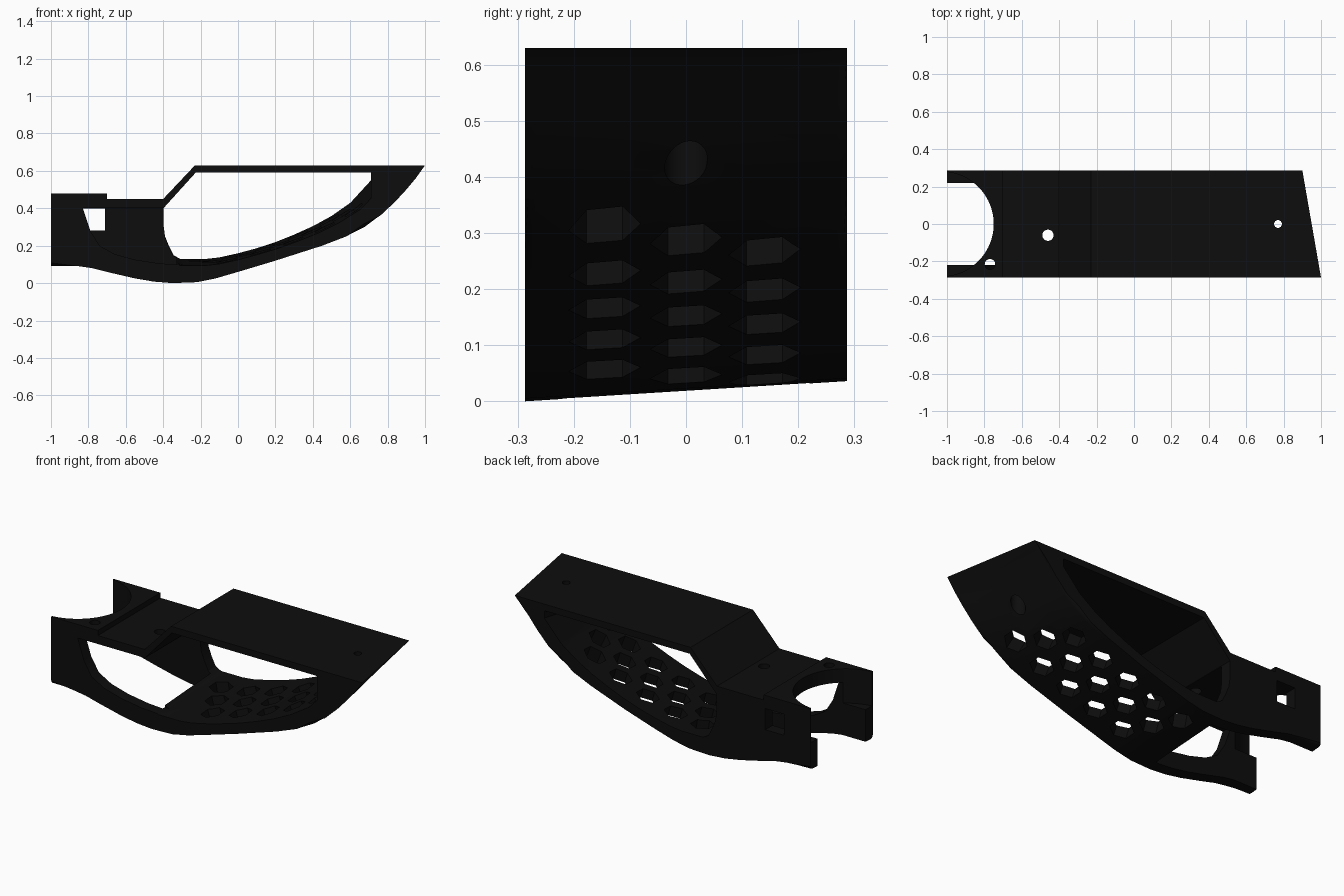
import bpy, bmesh, math
from mathutils import Matrix, Vector

cube = bpy.data.objects.get("Cube")
if cube:
    bpy.data.objects.remove(cube, do_unlink=True)

black = bpy.data.materials.new("matte_black")
black.use_nodes = True
colour = (0.004, 0.004, 0.004, 1)
black.diffuse_color = colour
black.node_tree.nodes["Principled BSDF"].inputs["Base Color"].default_value = colour

HALF = 0.287


def make_object(name, bm):
    bmesh.ops.recalc_face_normals(bm, faces=bm.faces)
    mesh = bpy.data.meshes.new(name)
    bm.to_mesh(mesh)
    bm.free()
    ob = bpy.data.objects.new(name, mesh)
    bpy.context.collection.objects.link(ob)
    mesh.materials.append(black)
    return ob


def loft(front, back, y0, y1, rounded=0):
    """Solid between two x-z outlines; the first `rounded` points get soft edges."""
    bm = bmesh.new()
    a = [bm.verts.new((x, y0, z)) for x, z in front]
    b = [bm.verts.new((x, y1, z)) for x, z in back]
    bm.faces.new(a)
    bm.faces.new(b[::-1])
    n = len(a)
    for i in range(n):
        bm.faces.new((a[i], b[i], b[(i + 1) % n], a[(i + 1) % n]))
    if rounded:
        edges = [bm.edges.get((s[i], s[i + 1])) for s in (a, b) for i in range(rounded - 1)]
        bmesh.ops.bevel(bm, geom=edges, offset=0.018, segments=3, profile=0.5, affect='EDGES')
    return bm


def box(x0, x1, y0, y1, z0, z1):
    outline = [(x0, z0), (x1, z0), (x1, z1), (x0, z1)]
    return loft(outline, outline, y0, y1)


def cylinder(x, y, z0, z1, r, sides=48):
    bm = bmesh.new()
    bmesh.ops.create_cone(bm, cap_ends=True, segments=sides, radius1=r, radius2=r, depth=z1 - z0,
                          matrix=Matrix.Translation((x, y, (z0 + z1) / 2)))
    return bm


def cut(target, bm):
    cutter = make_object("cutter", bm)
    cutter.hide_render = True
    mod = target.modifiers.new("cut", 'BOOLEAN')
    mod.operation = 'DIFFERENCE'
    mod.solver = 'EXACT'
    mod.object = cutter
    bpy.ops.object.select_all(action='DESELECT')
    target.select_set(True)
    bpy.context.view_layer.objects.active = target
    bpy.ops.object.modifier_apply(modifier=mod.name)
    bpy.data.objects.remove(cutter, do_unlink=True)


def skew(p, sign=1):
    """Move an outline point between the front and the tapered back."""
    x, z = p
    return x - sign * 0.1 * max(0, (x - 0.1) / 0.9), z + sign * 0.036


# Main body: curved keel, stepped top
keel = [(0.95, .56), (.9, .5), (.84, .435), (.76, .36), (.68, .30), (.58, .25),
        (.45, .20), (.2, .12), (0, .06), (-.12, .025), (-.22, .005), (-.35, 0), (-.45, .008),
        (-.55, .025), (-.68, .055), (-.78, .08), (-.85, .09), (-1, .09)]
top = [(-1, .48), (-.7, .48), (-.7, .45), (-.4, .45), (-.23, .63)]
front = keel + top + [(1, .63)]
back = [skew(p) for p in keel] + top + [(.9, .63)]
body = make_object("guard_body", loft(front, back, -HALF, HALF, len(keel)))

# Large side window under the top plate
sill = [(.6, .43), (.5, .36), (.4, .305), (.3, .26), (.2, .22), (.1, .187), (0, .16),
        (-.1, .138), (-.17, .13), (-.31, .13), (-.345, .15), (-.37, .2), (-.39, .25)]
frame = [(-.397, .3), (-.397, .402), (-.225, .592), (.71, .592)]
cut(body, loft([skew(p, -1) for p in sill] + frame + [(.71, .45)],
               sill + frame + [(.71, .55)], -HALF - .01, HALF + .01))

# Open underside of the rear half, leaving two side walls and the deck
cut(body, box(-1.1, -.33, -.22, .22, -.2, .40))

# Opening in the front wall
opening = [(-.83, .401), (-.79, .28), (-.74, .2), (-.66, .155), (-.55, .125),
           (-.42, .105), (-.3, .098), (-.3, .401)]
cut(body, loft(opening, opening, -.4, -.2))

# Round recess at the rear end
cut(body, cylinder(-1.03, 0, .28, .7, .28, 96))

# Slot in the back wall, screw holes
cut(body, box(-.83, -.71, .15, .4, .28, .403))
cut(body, cylinder(-.46, -.06, .3, .6, .03))
cut(body, cylinder(-.77, -.215, .35, .6, .028))
cut(body, cylinder(.77, 0, .2, .8, .021))
cut(body, cylinder(.77, 0, .2, .58, .038))


def keel_z(x):
    for (x1, z1), (x0, z0) in zip(keel, keel[1:]):
        if x0 <= x <= x1:
            return z0 + (z1 - z0) * (x - x0) / (x1 - x0)
    return 0


# Staggered hexagonal vents through the curved floor
vents = bmesh.new()
for col, y in enumerate((-.145, 0, .14)):
    for row in range(5):
        x = .67 - .075 * col - .178 * row
        slope = (keel_z(x + .05) - keel_z(x - .05)) / .1
        normal = Vector((-slope, 0, 1)).normalized()
        centre = Vector((x, y, keel_z(x) + .036 * (y + HALF) / (2 * HALF))) + normal * .04
        tilt = Matrix.Rotation(-math.atan(slope), 4, 'Y')
        turn = Matrix.Rotation(math.pi / 2, 4, 'Z')
        hexagon = bmesh.ops.create_cone(vents, cap_ends=True, segments=6, radius1=.064,
                                        radius2=.064, depth=.3,
                                        matrix=Matrix.Translation(centre) @ tilt @ turn)
        # Keep a vertex pointing sideways
        ys = [v.co.y - y for v in hexagon["verts"]]
        if max(ys) < .06:
            spin = Matrix.Rotation(math.pi / 6, 3, normal)
            bmesh.ops.rotate(vents, verts=hexagon["verts"], cent=centre, matrix=spin)
cut(body, vents)

bpy.ops.object.shade_smooth_by_angle(angle=math.radians(30))
